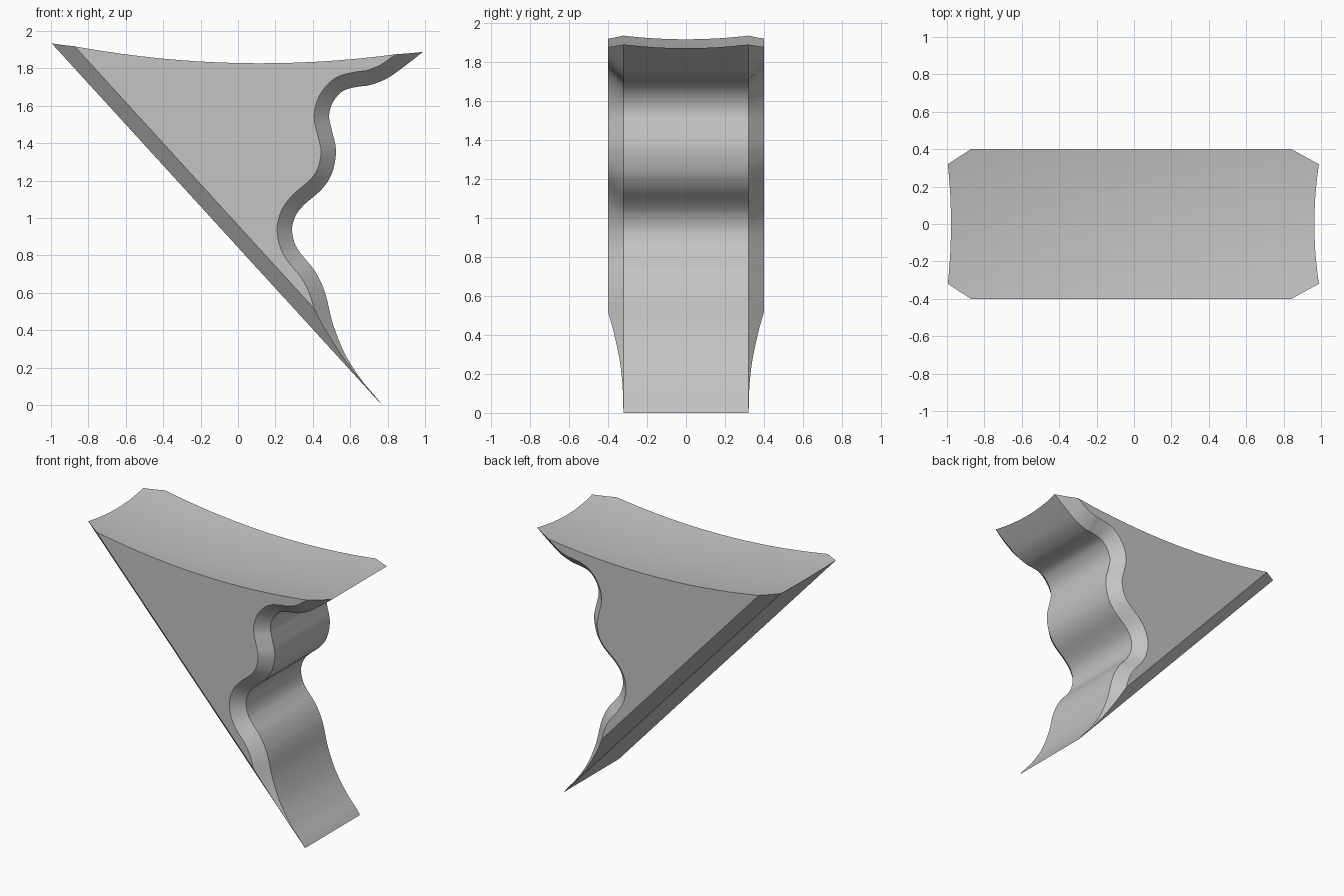
import bpy, bmesh
from mathutils import Vector

cube = bpy.data.objects.get("Cube")
if cube:
    bpy.data.objects.remove(cube, do_unlink=True)

HALF, FLAT = 0.4, 0.32          # half depth, and half depth of the unbevelled band
BEVEL = HALF - FLAT

grey = bpy.data.materials.new("plain grey")
grey.use_nodes = True
grey.diffuse_color = (0.55, 0.55, 0.55, 1)
grey.node_tree.nodes["Principled BSDF"].inputs["Base Color"].default_value = grey.diffuse_color

# Scrolled edge of the bracket, from top to tip (x, z), running past both ends
scroll = [Vector(p) for p in (
    (1.29, 2.13), (.995, 1.893), (.856, 1.786), (.786, 1.741), (.706, 1.711),
    (.636, 1.701), (.561, 1.679), (.508, 1.62), (.487, 1.545), (.503, 1.465),
    (.524, 1.358), (.503, 1.241), (.449, 1.155), (.358, 1.075), (.31, 1.016),
    (.289, .941), (.305, .861), (.342, .802), (.396, .738), (.438, .668),
    (.471, .583), (.508, .433), (.572, .273), (.66, .135), (.77, 0), (.85, -.15))]


def smooth_path(pts, steps=6):
    """Catmull-Rom curve through the points."""
    ext = [2 * pts[0] - pts[1]] + pts + [2 * pts[-1] - pts[-2]]
    out = []
    for a, b, c, d in zip(ext, ext[1:], ext[2:], ext[3:]):
        for i in range(steps):
            t = i / steps
            out.append(0.5 * (2 * b + (c - a) * t + (2 * a - 5 * b + 4 * c - d) * t ** 2
                              + (3 * b - a - 3 * c + d) * t ** 3))
    return out + [pts[-1]]


def inset(path, dist):
    """Move the path sideways into the solid."""
    out = []
    for i, p in enumerate(path):
        t = (path[min(i + 1, len(path) - 1)] - path[max(i - 1, 0)]).normalized()
        out.append(p + dist * Vector((t.y, -t.x)))
    return out


def make_object(name, bm):
    bmesh.ops.recalc_face_normals(bm, faces=bm.faces)
    mesh = bpy.data.meshes.new(name)
    bm.to_mesh(mesh)
    bm.free()
    obj = bpy.data.objects.new(name, mesh)
    bpy.context.collection.objects.link(obj)
    mesh.materials.append(grey)
    return obj


# Body: four matching sections lofted along y, the outer two inset
outer = smooth_path(scroll)
inner = inset(outer, BEVEL)
bm = bmesh.new()
rings = []
for y, path in ((-HALF, inner), (-FLAT, outer), (FLAT, outer), (HALF, inner)):
    section = list(path) + [Vector((-2, -.2)), Vector((-2, 2.3))]
    rings.append([bm.verts.new((p.x, y, p.y)) for p in section])
for r, s in zip(rings, rings[1:]):
    for i in range(len(r)):
        j = (i + 1) % len(r)
        bm.faces.new((r[i], r[j], s[j], s[i]))
bm.faces.new(rings[0])
bm.faces.new(rings[-1][::-1])

# Sloping back face, then its two bevels
tip = Vector((.77, 0, 0))
slope = Vector((-1.938, 0, -1.77)).normalized()
for side in (0, -1, 1):
    bmesh.ops.bisect_plane(bm, geom=bm.verts[:] + bm.edges[:] + bm.faces[:], dist=1e-5,
                           plane_co=tip + Vector((0, side * FLAT, 0)),
                           plane_no=(slope + Vector((0, side, 0))).normalized(),
                           clear_outer=True)
    bmesh.ops.holes_fill(bm, edges=[e for e in bm.edges if e.is_boundary], sides=0)
bmesh.ops.remove_doubles(bm, verts=bm.verts, dist=1e-5)
bracket = make_object("bracket", bm)

# Dished cutter that hollows the top
bm = bmesh.new()
bmesh.ops.create_grid(bm, x_segments=48, y_segments=16, size=1)
for v in bm.verts:
    x, y = v.co.x * 2.5, v.co.y * 0.6
    v.co = (x, y, 1.803 + 0.092 * (x - 0.12) ** 2 + 0.15 * y ** 2)
top = bmesh.ops.extrude_face_region(bm, geom=bm.faces[:])["geom"]
for v in top:
    if isinstance(v, bmesh.types.BMVert):
        v.co.z = 4
cutter = make_object("top_cutter", bm)
cutter.hide_render = True

bpy.context.view_layer.objects.active = bracket
cut = bracket.modifiers.new("dished top", 'BOOLEAN')
cut.operation, cut.solver, cut.object = 'DIFFERENCE', 'EXACT', cutter
bpy.ops.object.select_all(action='DESELECT')
bracket.select_set(True)
bpy.ops.object.modifier_apply(modifier=cut.name)
bpy.data.objects.remove(cutter, do_unlink=True)
bpy.ops.object.shade_smooth_by_angle(angle=0.5)
